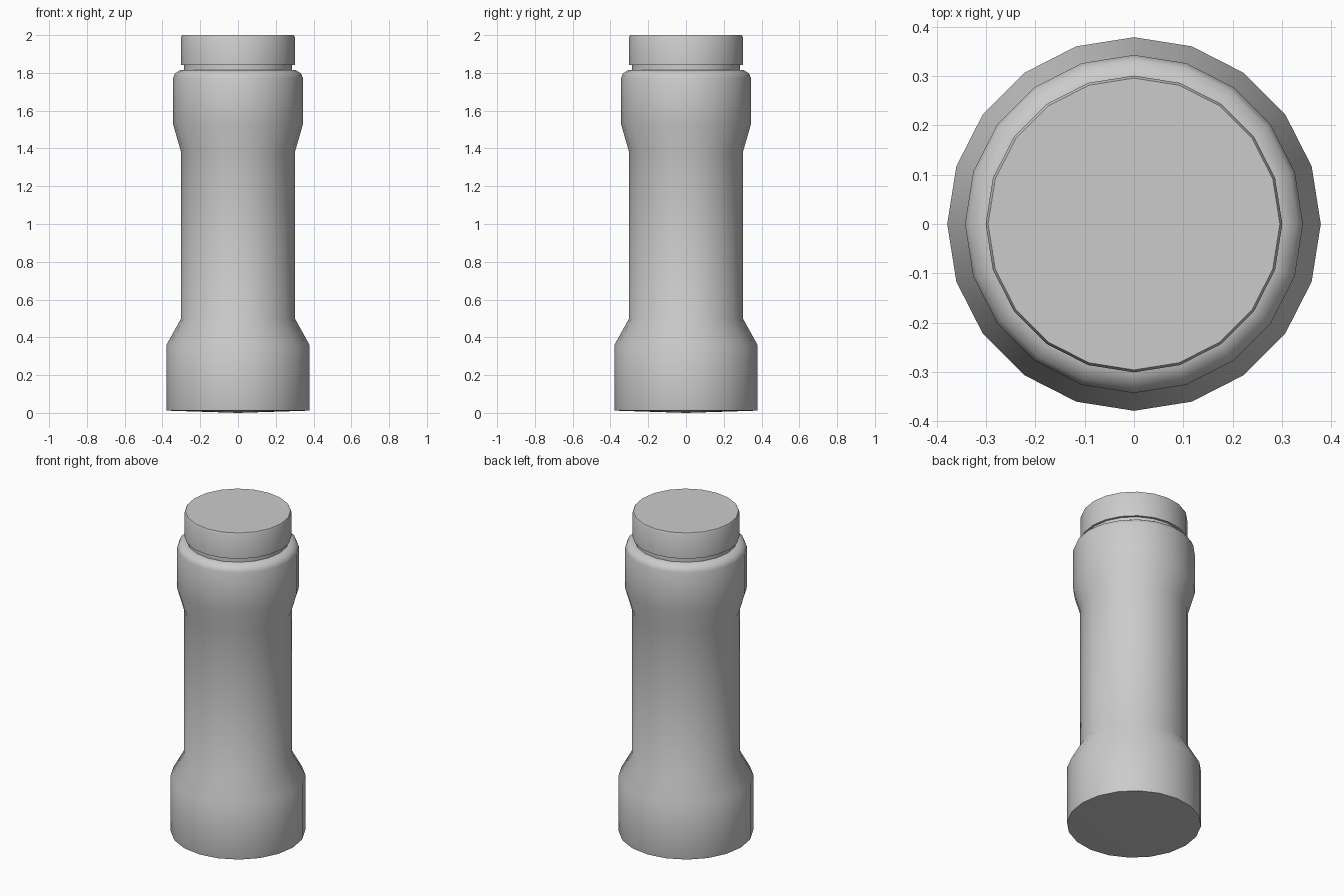
import bpy, bmesh
from math import cos, sin, pi, radians

if "Cube" in bpy.data.objects:
    bpy.data.objects.remove(bpy.data.objects["Cube"])

SIDES = 20


def lathe(name, profile):
    """Revolve (radius, z) points; radius 0 makes a pole."""
    bm = bmesh.new()
    rings = []
    for r, z in profile:
        n = SIDES if r > 0 else 1
        rings.append([bm.verts.new((r * cos(2 * pi * i / SIDES), r * sin(2 * pi * i / SIDES), z))
                      for i in range(n)])
    for a, b in zip(rings, rings[1:]):
        for i in range(SIDES):
            j = (i + 1) % SIDES
            if len(a) == 1:
                bm.faces.new((a[0], b[j], b[i]))
            elif len(b) == 1:
                bm.faces.new((a[i], a[j], b[0]))
            else:
                bm.faces.new((a[i], a[j], b[j], b[i]))
    bmesh.ops.recalc_face_normals(bm, faces=bm.faces[:])
    mesh = bpy.data.meshes.new(name)
    bm.to_mesh(mesh)
    bm.free()
    obj = bpy.data.objects.new(name, mesh)
    bpy.context.collection.objects.link(obj)
    bpy.ops.object.select_all(action='DESELECT')
    obj.select_set(True)
    bpy.context.view_layer.objects.active = obj
    bpy.ops.object.shade_smooth_by_angle(angle=radians(40))
    return obj


# Bottle body: slightly bulged base, wide foot, slim middle, rounded shoulder, short neck
lathe("bottle_body", [
    (0, 0.0), (0.377, 0.012), (0.379, 0.02), (0.379, 0.36), (0.303, 0.497),
    (0.303, 1.387), (0.343, 1.525), (0.343, 1.775), (0.333, 1.798),
    (0.305, 1.815), (0.287, 1.815), (0.287, 1.842)])

# Cap: flat disc with a tiny softened upper rim
lathe("cap", [
    (0, 1.842), (0.301, 1.842), (0.301, 1.99), (0.296, 2.0), (0, 2.0)])
